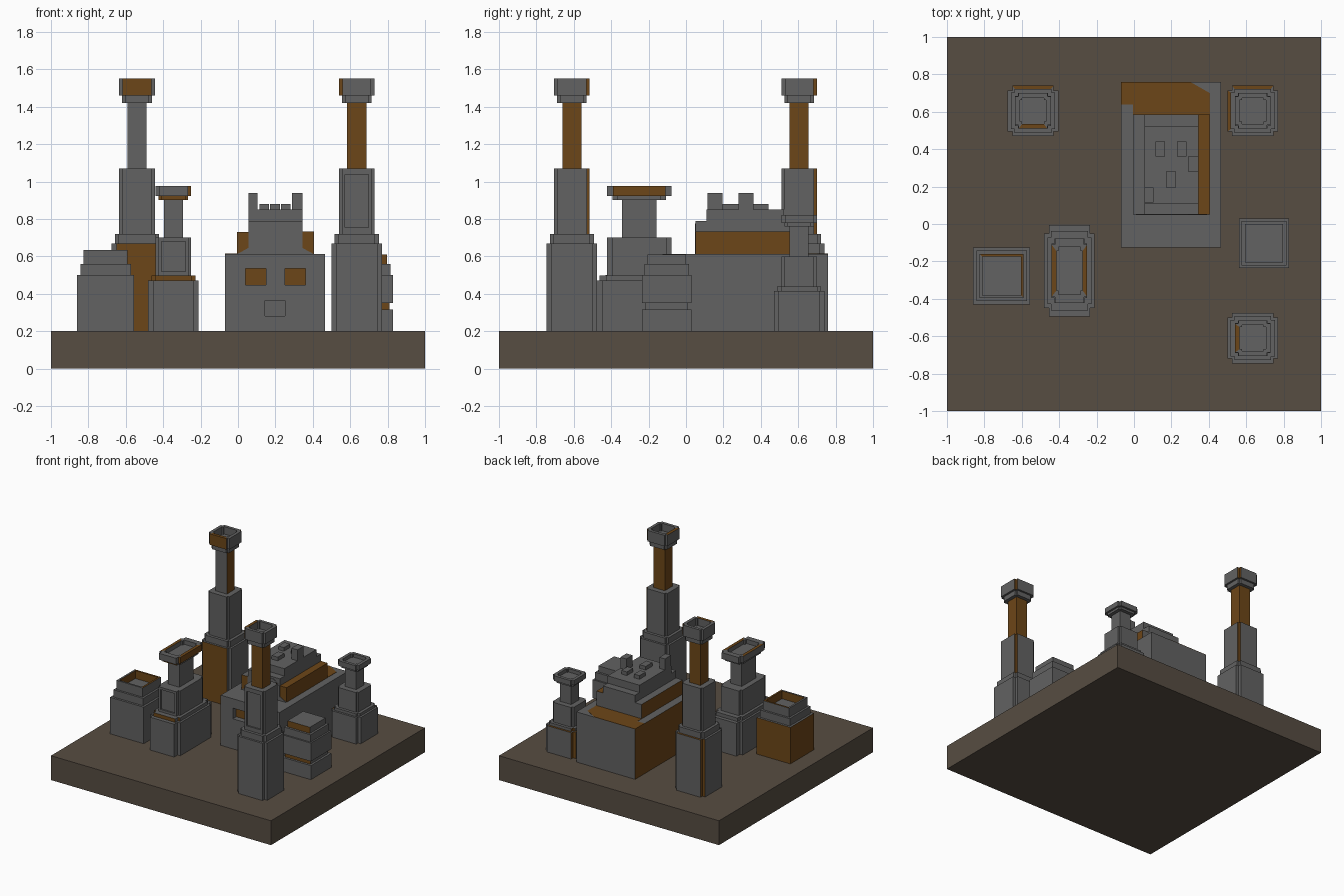
import bpy, bmesh

if "Cube" in bpy.data.objects:
    bpy.data.objects.remove(bpy.data.objects["Cube"])

G = 0.2  # top of the base slab


def material(name, r, g, b):
    m = bpy.data.materials.new(name)
    m.diffuse_color = (r, g, b, 1)
    m.use_nodes = True
    m.node_tree.nodes["Principled BSDF"].inputs["Base Color"].default_value = m.diffuse_color
    return m


STONE = material("dark_stone", .122, .122, .122)
RUST = material("rust", .152, .061, .009)
EARTH = material("earth", .095, .074, .054)


def finish(name, bm, mats=(STONE, RUST)):
    bmesh.ops.remove_doubles(bm, verts=bm.verts, dist=1e-5)
    bmesh.ops.recalc_face_normals(bm, faces=bm.faces)
    me = bpy.data.meshes.new(name)
    bm.to_mesh(me)
    bm.free()
    for m in mats:
        me.materials.append(m)
    ob = bpy.data.objects.new(name, me)
    bpy.context.collection.objects.link(ob)
    return ob


def paint(ob, cx, cy, *tests):
    """Rust every face where a test of (normal, dx, dy, z) holds."""
    for p in ob.data.polygons:
        c = p.center
        if any(t(p.normal, c.x - cx, c.y - cy, c.z) for t in tests):
            p.material_index = 1


def box(name, x0, x1, y0, y1, z0, z1, mats=(STONE, RUST)):
    bm = bmesh.new()
    bmesh.ops.create_cube(bm, size=1)
    for v in bm.verts:
        v.co = ((x0 + x1) / 2 + v.co.x * (x1 - x0), (y0 + y1) / 2 + v.co.y * (y1 - y0),
                (z0 + z1) / 2 + v.co.z * (z1 - z0))
    return finish(name, bm, mats)


def prism(name, pts, offset, mats):
    bm = bmesh.new()
    f = bm.faces.new([bm.verts.new(p) for p in pts])
    ext = bmesh.ops.extrude_face_region(bm, geom=[f])["geom"]
    bmesh.ops.translate(bm, vec=offset,
                        verts=[v for v in ext if isinstance(v, bmesh.types.BMVert)])
    return finish(name, bm, mats)


def stack(name, cx, cy, profile, sy=1):
    """Bridge square rings (half width, z, corner notch) from bottom to top."""
    bm = bmesh.new()
    rings = []
    for h, z, n in profile:
        a = h - n
        pts = [(h, -a), (h, a), (a, a), (a, h), (-a, h), (-a, a),
               (-h, a), (-h, -a), (-a, -a), (-a, -h), (a, -h), (a, -a)]
        rings.append([bm.verts.new((cx + x, cy + y * sy, z)) for x, y in pts])
    for r, s in zip(rings, rings[1:]):
        for i in range(12):
            j = (i + 1) % 12
            bm.faces.new((r[i], r[j], s[j], s[i]))
    bm.faces.new(rings[0][::-1])
    bm.faces.new(rings[-1])
    return finish(name, bm)


def cut(ob, x0, x1, y0, y1, z0, z1):
    c = box(ob.name + "_cutter", x0, x1, y0, y1, z0, z1)
    c.hide_render = True
    c.hide_set(True)
    m = ob.modifiers.new("recess", 'BOOLEAN')
    m.object, m.operation, m.solver = c, 'DIFFERENCE', 'EXACT'


# Towers: (half width, height fraction, corner notch)
TOWER = [(.135, 0, .025), (.135, .348, .025), (.118, .348, .02), (.118, .385, .02),
         (.095, .385, .015), (.095, .645, .015), (.051, .645, 0), (.051, .904, 0),
         (.079, .904, .015), (.079, .933, .015), (.095, .933, .018), (.095, 1, .018),
         (.07, 1, .012), (.07, .955, .012)]


def tower(name, cx, cy, height, *tests, sy=1, panel=False):
    ob = stack(name, cx, cy, [(h, G + f * height, n) for h, f, n in TOWER], sy)
    paint(ob, cx, cy, *tests)
    if panel:
        y = cy - .095 * sy
        cut(ob, cx - .063, cx + .063, y - .05, y + .012,
            G + .41 * height, G + .62 * height)


def back_strip(n, x, y, z):
    return n.z > .9 and y > .12 and z < .69


def back_left_notch(n, x, y, z):
    return x < -.09 and y > .09 and z < .5 and abs(n.z) < .1


def back_right_notch(n, x, y, z):
    return x > .07 and y > .07 and z > .75 and abs(n.z) < .1


tower("tall_tower_back", -.54, .605, 1.35, back_strip, back_left_notch, back_right_notch,
      lambda n, x, y, z: n.y < -.9 and y < -.12 and z < .6,
      lambda n, x, y, z: 1.1 < z < 1.4 and n.y > -.9 and abs(n.z) < .1,
      lambda n, x, y, z: n.y < -.9 and y < -.09 and z > 1.48,
      lambda n, x, y, z: n.z > .9 and z > 1.54 and y < -.08)
tower("tall_tower_front", .635, -.61, 1.35, back_right_notch,
      lambda n, x, y, z: 1.1 < z < 1.4 and abs(n.z) < .1,
      lambda n, x, y, z: n.y < -.9 and x < -.08 and z > 1.48,
      lambda n, x, y, z: n.x > .9 and y > .08 and z > 1.48,
      lambda n, x, y, z: n.z > .9 and z > 1.54 and x < -.08, panel=True)
tower("small_tower", .635, .605, .62, back_strip, back_left_notch,
      lambda n, x, y, z: n.z > .9 and x < -.12 and z < .5)
tower("wide_tower", -.345, -.25, .775,
      lambda n, x, y, z: n.x > .9 and x > .09 and z > .93,
      lambda n, x, y, z: n.y < -.9 and x > .07 and z > .93,
      lambda n, x, y, z: n.y < -.9 and (.903 < z < .922 or .471 < z < .497),
      lambda n, x, y, z: n.z > .9 and z > .97 and abs(x) > .08, sy=1.81, panel=True)

# Low stepped blocks
block = stack("open_top_block", -.708, -.278,
              [(.153, G, 0), (.153, .5, 0), (.135, .5, 0), (.135, .56, 0), (.118, .56, 0),
               (.118, .635, 0), (.103, .635, 0), (.103, .57, 0)])
paint(block, -.708, -.278,
      lambda n, x, y, z: z < .45 and (n.y > .9 or n.x < -.9),
      lambda n, x, y, z: n.z > .9 and z > .62 and (y > .1 or x > .1),
      lambda n, x, y, z: abs(n.z) < .1 and max(abs(x), abs(y)) < .11)
block = stack("banded_block", .695, -.103,
              [(.133, G, 0), (.133, .315, 0), (.115, .315, 0), (.115, .35, 0), (.133, .35, 0),
               (.133, .5, 0), (.12, .5, 0), (.12, .56, 0), (.102, .56, 0), (.102, .61, 0)])
paint(block, .695, -.103,
      lambda n, x, y, z: n.y < -.9 and (.32 < z < .34 or z > .57))

# Main hall with recessed windows
hall = box("hall_body", -.07, .465, -.125, .76, G, .612)
paint(hall, 0, 0, lambda n, x, y, z: n.x < -.9)
for i, (x0, x1, z0, z1, d) in enumerate([(.04, .15, .447, .535, .05),
                                         (.25, .36, .447, .535, .05),
                                         (.145, .25, .28, .365, .02)]):
    cut(hall, x0, x1, -.2, -.125 + d, z0, z1)
    if d == .05:
        box(f"window_{i + 1}", x0, x1, -.08, -.07, z0, z1, (RUST,))

# Rusted sheet on the rear of the hall roof
prism("rear_roof_sheet", [(x, y, .611) for x, y in
      [(-.07, .64), (-.005, .64), (-.005, .58), (.405, .58), (.405, .70), (.30, .76), (-.07, .76)]],
      (0, 0, .003), (RUST,))

# Hall roof tiers
tier = box("hall_tier", -.005, .405, .052, .585, .612, .73)
paint(tier, .2, 0, lambda n, x, y, z: abs(n.x) > .9 or n.y < -.9)
box("tier_right_strip", .345, .405, .052, .585, .728, .732, (RUST,))
box("roof_step", .055, .345, .05, .585, .612, .79)
box("roof_block", .055, .345, .11, .525, .70, .85)
prism("front_gable", [(x, .047, z) for x, z in
      [(-.005, .612), (.405, .612), (.345, .645), (.345, .73), (.29, .775), (.107, .775),
       (.055, .73), (.055, .645)]], (0, .006, 0), (STONE,))

# Rooftop vents
for i, (x0, x1, y0, y1, z) in enumerate([
        (.055, .105, .115, .195, .94), (.29, .345, .28, .36, .94), (.17, .225, .195, .28, .88),
        (.115, .165, .36, .44, .88), (.23, .28, .36, .44, .88)]):
    box(f"roof_vent_{i + 1}", x0, x1, y0, y1, .84, z)

# Ground slab
box("ground_slab", -1, 1, -1, 1, 0, G, (EARTH,))
